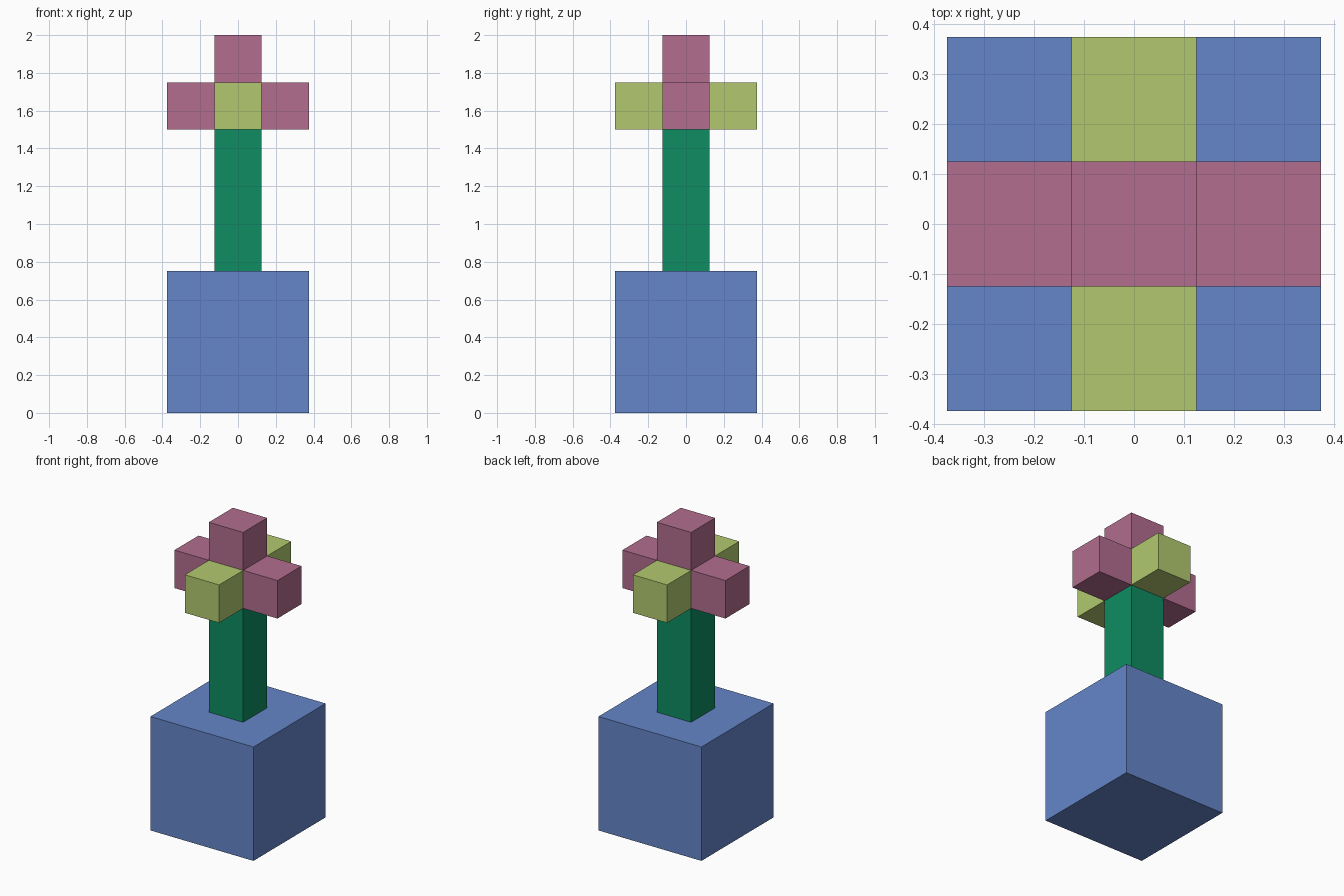
import bpy

if "Cube" in bpy.data.objects:
    bpy.data.objects.remove(bpy.data.objects["Cube"])


def linear(c):
    c /= 255
    return c / 12.92 if c <= 0.04045 else ((c + 0.055) / 1.055) ** 2.4


def material(name, rgb):
    m = bpy.data.materials.new(name)
    m.diffuse_color = (*[linear(c) for c in rgb], 1)
    m.use_nodes = True
    m.node_tree.nodes["Principled BSDF"].inputs["Base Color"].default_value = m.diffuse_color
    return m


def box(name, centre, size, mat):
    bpy.ops.mesh.primitive_cube_add(size=1, location=centre)
    ob = bpy.context.object
    ob.name = name
    ob.scale = size
    bpy.ops.object.transform_apply(location=False, rotation=False, scale=True)
    ob.data.materials.append(mat)
    return ob


blue = material("pot blue", (101, 134, 201))
green = material("stem green", (14, 140, 97))
pink = material("petal pink", (178, 109, 142))
lime = material("petal lime", (178, 201, 111))

U = 0.25  # width of the stem and of each petal

# Pot and stem; the stem runs up into the flower's core
box("pot", (0, 0, 0.375), (0.75, 0.75, 0.75), blue)
box("stem", (0, 0, 1.25), (U, U, 1.0), green)

# Flower: pink petals on x, lime petals on y, one pink petal on top
for side, s in (("left", -1), ("right", 1)):
    box("petal_" + side, (s * U, 0, 1.625), (U, U, U), pink)
for side, s in (("front", -1), ("back", 1)):
    box("petal_" + side, (0, s * U, 1.625), (U, U, U), lime)
box("petal_top", (0, 0, 1.875), (U, U, U), pink)
